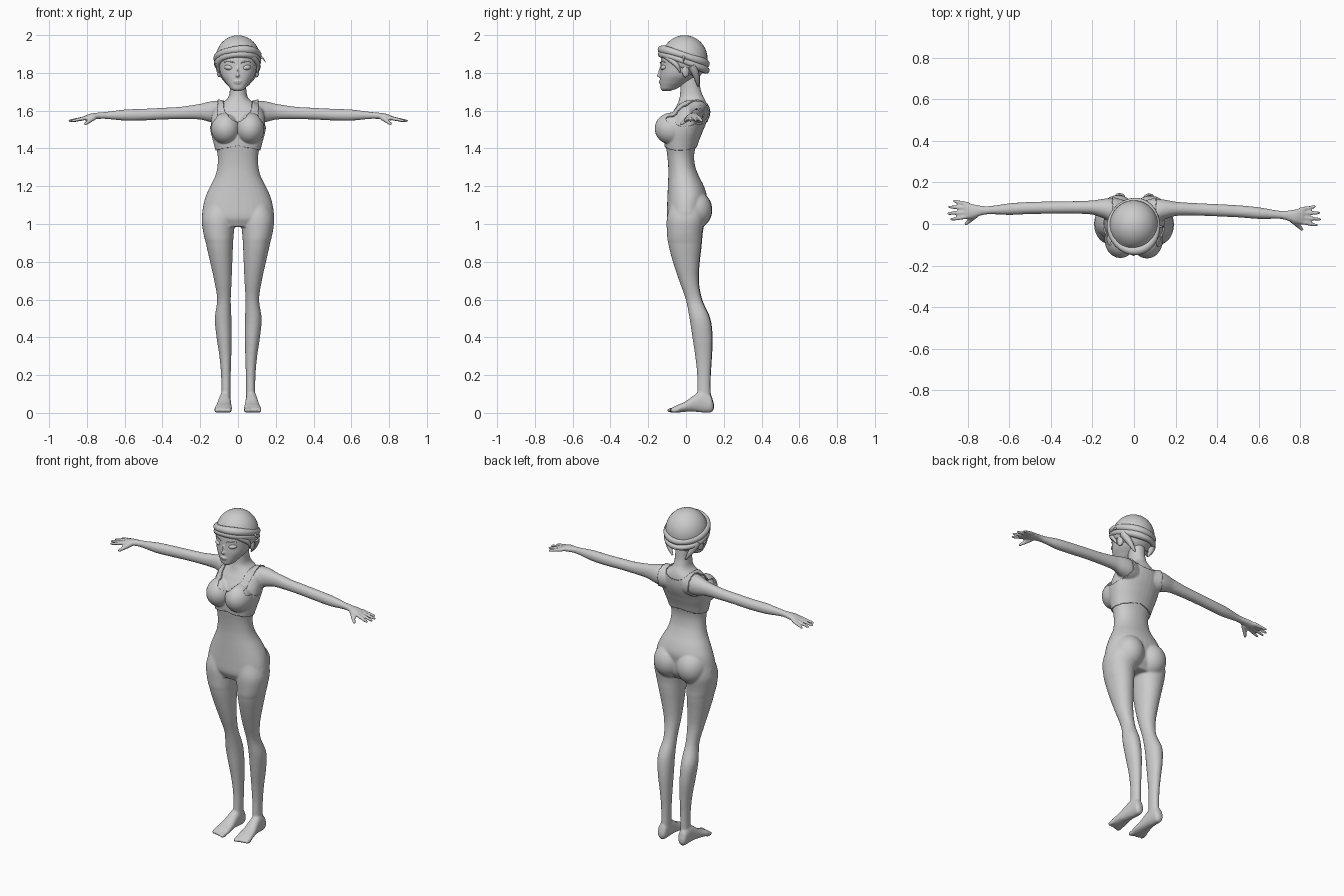
import bpy, bmesh, math
from mathutils import Vector, Matrix

if "Cube" in bpy.data.objects:
    bpy.data.objects.remove(bpy.data.objects["Cube"])

TURN = -0.016  # the figure stands very slightly turned


def finish(name, me):
    ob = bpy.data.objects.new(name, me)
    bpy.context.collection.objects.link(ob)
    ob.rotation_euler.z = TURN
    for p in me.polygons:
        p.use_smooth = True
    return ob


def from_bm(name, bm):
    bmesh.ops.recalc_face_normals(bm, faces=bm.faces)
    me = bpy.data.meshes.new(name)
    bm.to_mesh(me)
    bm.free()
    return finish(name, me)


def bake(ob):
    dg = bpy.context.evaluated_depsgraph_get()
    me = bpy.data.meshes.new_from_object(ob.evaluated_get(dg))
    name = ob.name
    bpy.data.objects.remove(ob)
    return finish(name, me)


def fuse(ob, voxel, smooth):
    r = ob.modifiers.new("fuse", "REMESH")
    r.mode, r.voxel_size = "VOXEL", voxel
    s = ob.modifiers.new("soften", "SMOOTH")
    s.factor, s.iterations = 0.5, smooth
    return bake(ob)


def loft(bm, axis, secs, side=1, power=2.2, n=32, steps=4):
    """Closed skin through sections (position, u0, u1, v0, v1)."""
    rings, fine = [], []
    for i in range(len(secs) - 1):
        a, b, c, d = [secs[min(max(i + k, 0), len(secs) - 1)] for k in (-1, 0, 1, 2)]
        for s in range(steps):
            t = s / steps
            row = [q + .5 * t * (r - p + t * (2*p - 5*q + 4*r - w + t * (3*(q - r) + w - p)))
                   for p, q, r, w in zip(a, b, c, d)]
            row[0] = b[0] + (c[0] - b[0]) * t
            fine.append(row)
    fine.append(secs[-1])
    for pos, u0, u1, v0, v1 in fine:
        ring = []
        for k in range(n):
            th = 2 * math.pi * k / n
            cu, cv = math.cos(th), math.sin(th)
            u = (u0 + u1) / 2 + (u1 - u0) / 2 * math.copysign(abs(cu) ** (2 / power), cu)
            v = (v0 + v1) / 2 + (v1 - v0) / 2 * math.copysign(abs(cv) ** (2 / power), cv)
            co = {"x": (pos, u, v), "y": (u, pos, v), "z": (u, v, pos)}[axis]
            ring.append(bm.verts.new((co[0] * side, co[1], co[2])))
        rings.append(ring)
    for A, B in zip(rings, rings[1:]):
        for k in range(n):
            bm.faces.new((A[k], A[(k + 1) % n], B[(k + 1) % n], B[k]))
    bm.faces.new(rings[0])
    bm.faces.new(rings[-1])


def ball(bm, c, r, rot=Matrix()):
    m = Matrix.Translation(c) @ rot @ Matrix.Diagonal((*r, 1))
    return bmesh.ops.create_uvsphere(bm, u_segments=32, v_segments=20, radius=1, matrix=m)


def finger(bm, a, b, r0, r1):
    a, b = Vector(a), Vector(b)
    m = Matrix.Translation((a + b) / 2) @ (b - a).to_track_quat("Z", "Y").to_matrix().to_4x4()
    bmesh.ops.create_cone(bm, cap_ends=True, segments=16, radius1=r0, radius2=r1, depth=(b - a).length, matrix=m)
    ball(bm, a, (r0,) * 3)
    ball(bm, b, (r1,) * 3)


def roll(name, pts, depth, cyclic=False):
    """Tapering hair roll; points are (x, y, z, thickness)."""
    cu = bpy.data.curves.new(name, "CURVE")
    cu.dimensions, cu.bevel_depth, cu.bevel_resolution, cu.use_fill_caps = "3D", depth, 4, True
    sp = cu.splines.new("NURBS")
    sp.points.add(len(pts) - 1)
    for p, (x, y, z, t) in zip(sp.points, pts):
        p.co, p.radius = (x, y, z, 1), t
    sp.use_cyclic_u, sp.use_endpoint_u, sp.order_u, sp.resolution_u = cyclic, not cyclic, 4, 8
    ob = bpy.data.objects.new(name, cu)
    bpy.context.collection.objects.link(ob)
    return bake(ob)


# body: torso and neck
bm = bmesh.new()
torso = [(.985, .14, -.08, .075), (1.03, .188, -.1, .1), (1.1, .184, -.1, .105), (1.15, .17, -.098, .11),
         (1.2, .147, -.096, .095), (1.25, .122, -.094, .07), (1.3, .109, -.094, .05), (1.36, .107, -.099, .043),
         (1.42, .12, -.107, .055), (1.5, .14, -.108, .085), (1.56, .142, -.09, .108), (1.61, .128, -.06, .113),
         (1.64, .09, -.043, .108), (1.66, .06, -.037, .1), (1.68, .048, -.032, .088), (1.72, .043, -.03, .076),
         (1.8, .043, -.03, .07)]
loft(bm, "z", [(z, -w, w, a, b) for z, w, a, b in torso])

leg = [(1.12, .02, .17, -.08, .1), (1.03, .015, .192, -.1, .1), (.95, .022, .183, -.099, .087),
       (.9, .026, .17, -.093, .083), (.8, .03, .148, -.068, .072), (.7, .034, .126, -.035, .067),
       (.6, .039, .111, 0, .085), (.5, .036, .124, .02, .128), (.4, .035, .115, .035, .14),
       (.3, .037, .1, .05, .137), (.2, .04, .091, .06, .131), (.1, .041, .09, .06, .131), (.04, .042, .095, .06, .135)]
foot = [(.147, .058, .085, .02, .05), (.135, .044, .096, .003, .09), (.09, .04, .1, .002, .115),
        (.05, .038, .106, .006, .098), (0, .034, .116, .006, .062), (-.045, .03, .124, .002, .042),
        (-.07, .032, .122, .003, .03)]
arm = [(.06, .0, .11, 1.53, 1.64), (.1, .002, .12, 1.53, 1.652), (.14, .022, .12, 1.538, 1.65),
       (.2, .042, .11, 1.553, 1.636), (.3, .045, .105, 1.555, 1.621), (.4, .043, .102, 1.553, 1.615),
       (.5, .04, .098, 1.548, 1.61), (.6, .034, .09, 1.547, 1.606), (.7, .036, .075, 1.556, 1.594),
       (.74, .028, .077, 1.556, 1.59), (.78, .014, .084, 1.552, 1.585), (.812, .014, .09, 1.548, 1.574)]
for s in (-1, 1):
    loft(bm, "z", leg, s, 2.1)
    loft(bm, "y", foot, s)
    loft(bm, "x", arm, s, 2.1)
    ball(bm, (s * .064, -.074, 1.505), (.07, .084, .078))   # bust
    ball(bm, (s * .078, .048, 1.075), (.088, .09, .1))      # buttocks
    for i in range(5):                                      # toes
        ball(bm, (s * (.045 + i * .0175), -.074 + i * .004, .014), (.013 if i == 0 else .0095, .026, .013))
    for y0, tx, ty in ((.023, .877, .008), (.044, .893, .037), (.064, .888, .068), (.082, .866, .097)):
        finger(bm, (s * .8, y0, 1.563), (s * tx, ty, 1.546), .0115, .008)
    finger(bm, (s * .765, .028, 1.562), (s * .808, -.012, 1.53), .015, .009)
body = fuse(from_bm("body", bm), .006, 5)

# sports top: a raised copy of the chest skin
bm = bmesh.new()
bm.from_mesh(body.data)


def outside_top(f):
    c = f.calc_center_median()
    x = abs(c.x)
    drop = .11 if c.y < .03 else .035
    return (c.z < 1.412 - .2 * x or c.z > 1.69 or x > .108 + max(0, 1.56 - c.z) * .8
            or (x < .072 and c.z > 1.65) or (x / .072) ** 2 + ((c.z - 1.65) / drop) ** 2 < 1)


bmesh.ops.delete(bm, geom=[f for f in bm.faces if outside_top(f)], context="FACES")
for _ in range(6):
    bmesh.ops.smooth_vert(bm, verts=[v for v in bm.verts if v.is_boundary], factor=.5,
                          use_axis_x=True, use_axis_y=True, use_axis_z=True)
top = from_bm("sports_top", bm)
sol = top.modifiers.new("thickness", "SOLIDIFY")
sol.thickness, sol.offset = .007, 1

# head with nose, lips, ears
bm = bmesh.new()
head = [(1.703, .018, -.124, -.085), (1.715, .038, -.134, -.05), (1.745, .062, -.137, .0), (1.785, .089, -.138, .06),
        (1.83, .1, -.135, .085), (1.88, .106, -.132, .1), (1.93, .098, -.118, .09), (1.97, .07, -.08, .06),
        (1.985, .03, -.04, .03)]
loft(bm, "z", [(z, -w, w, a, b) for z, w, a, b in head])
ball(bm, (0, -.138, 1.787), (.01, .018, .01))
ball(bm, (0, -.132, 1.805), (.007, .014, .03))
ball(bm, (0, -.135, 1.755), (.022, .01, .005))
ball(bm, (0, -.133, 1.747), (.018, .011, .006))
for s in (-1, 1):
    ball(bm, (s * .1, 0, 1.81), (.012, .02, .035), Matrix.Rotation(s * .3, 4, "Z"))
fuse(from_bm("head", bm), .0045, 3)

# eyes and brows
bm = bmesh.new()
for s in (-1, 1):
    ball(bm, (s * .045, -.112, 1.828), (.026, .022, .015), Matrix.Rotation(s * .35, 4, "Z") @ Matrix.Rotation(-s * .15, 4, "Y"))
from_bm("eyes", bm)
for s in (-1, 1):
    roll("brow", [(s * .018, -.137, 1.853, .6), (s * .045, -.13, 1.866, 1), (s * .075, -.108, 1.856, .4)], .004)

# hair cap, cut along a sloping hairline
bm = bmesh.new()
ball(bm, (0, -.008, 1.875), (.118, .122, .124))
cut = bmesh.ops.bisect_plane(bm, geom=bm.verts[:] + bm.edges[:] + bm.faces[:], plane_co=(0, -.12, 1.9),
                             plane_no=(0, .6, .8), clear_inner=True)
bmesh.ops.holes_fill(bm, edges=[e for e in bm.edges if e.is_boundary])
from_bm("hair_cap", bm)

# rolled hair bands around the head
for name, rx, ry, zc, tilt, depth in (("upper_roll", .108, .118, 1.885, .32, .021), ("lower_roll", .108, .12, 1.856, .36, .018)):
    pts = []
    for i in range(24):
        a = 2 * math.pi * i / 24
        y = -ry * math.cos(a)
        pts.append((rx * math.sin(a), y - .012, zc - tilt * y + .008 * math.sin(a), 1 + .12 * math.sin(3 * a)))
    roll(name, pts, depth, True)

# fringe, temple locks, loose strand
for s in (-1, 1):
    roll("fringe", [(0, -.122, 1.925, .5), (s * .05, -.122, 1.905, 1), (s * .1, -.08, 1.87, 1),
                    (s * .112, -.035, 1.835, .7), (s * .1, -.03, 1.8, .15)], .017)
    roll("nape_lock", [(s * .1, .03, 1.84, 1), (s * .085, .06, 1.79, 1), (s * .045, .065, 1.73, .2)], .022)
roll("loose_strand", [(.11, -.01, 1.89, 1), (.13, -.01, 1.885, .7), (.147, -.01, 1.855, .1)], .009)
